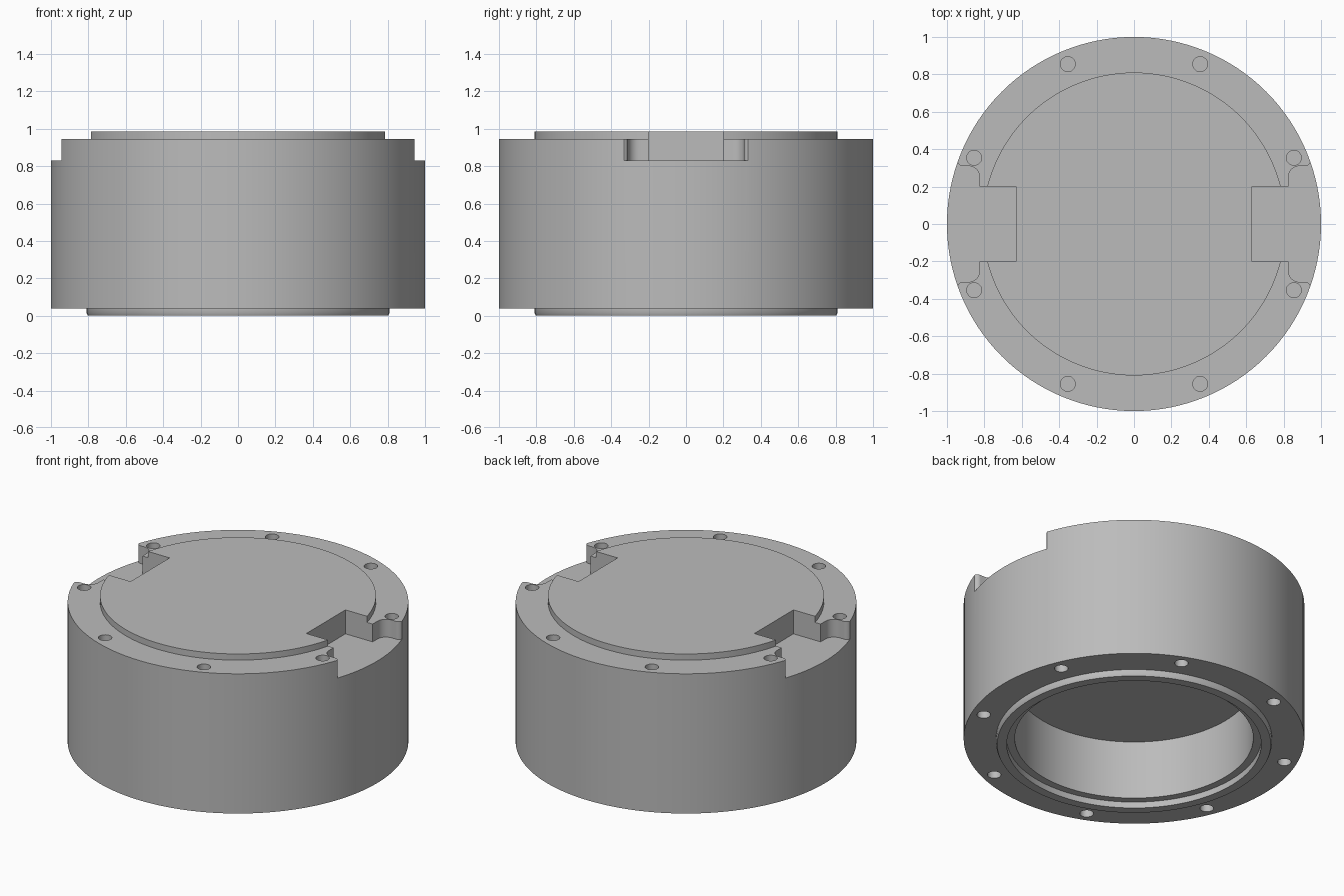
import bpy, bmesh, math

old = bpy.data.objects.get("Cube")
if old:
    bpy.data.objects.remove(old, do_unlink=True)

grey = bpy.data.materials.new("grey metal")
grey.use_nodes = True
colour = (0.5, 0.5, 0.5, 1)
grey.diffuse_color = colour
grey.node_tree.nodes["Principled BSDF"].inputs["Base Color"].default_value = colour


def new_object(name, bm):
    bmesh.ops.recalc_face_normals(bm, faces=bm.faces)
    mesh = bpy.data.meshes.new(name)
    bm.to_mesh(mesh)
    bm.free()
    mesh.materials.append(grey)
    obj = bpy.data.objects.new(name, mesh)
    bpy.context.scene.collection.objects.link(obj)
    return obj


def lathe(name, profile, steps=128):
    bm = bmesh.new()
    verts = [bm.verts.new((r, 0, z)) for r, z in profile]
    edges = [bm.edges.new(pair) for pair in zip(verts, verts[1:])]
    bmesh.ops.spin(bm, geom=verts + edges, cent=(0, 0, 0), axis=(0, 0, 1),
                   angle=math.tau, steps=steps, use_duplicate=False)
    bmesh.ops.remove_doubles(bm, verts=bm.verts, dist=0.0005)
    return new_object(name, bm)


def prism(bm, outline, low, high):
    face = bm.faces.new([bm.verts.new((x, y, low)) for x, y in outline])
    top = bmesh.ops.extrude_face_region(bm, geom=[face])
    moved = [g for g in top["geom"] if isinstance(g, bmesh.types.BMVert)]
    bmesh.ops.translate(bm, verts=moved, vec=(0, 0, high - low))


def arc(cx, cy, r, start, end, n=8):
    angles = [math.radians(start + (end - start) * i / n) for i in range(n + 1)]
    return [(cx + r * math.cos(a), cy + r * math.sin(a)) for a in angles]


def cut(target, cutter):
    mod = target.modifiers.new("cut", "BOOLEAN")
    mod.operation = "DIFFERENCE"
    mod.solver = "EXACT"
    mod.object = cutter
    bpy.context.view_layer.objects.active = target
    bpy.ops.object.modifier_apply(modifier=mod.name)
    bpy.data.objects.remove(cutter, do_unlink=True)


# Round housing with raised lids, open stepped cavity underneath
housing = lathe("housing", [
    (0, 0.985), (0.81, 0.985), (0.81, 0.945), (1, 0.945), (1, 0.04),
    (0.81, 0.04), (0.81, 0.015), (0.803, 0), (0.747, 0), (0.747, 0.04),
    (0.70, 0.04), (0.70, 0.42), (0, 0.42)])

# Side notches: narrow slot, rounded pocket and softened outer corner
half = [(0.63, 0.2), (0.825, 0.2)]
half += arc(0.885, 0.25, 0.06, 180, 90)
half += arc(0.915, 0.34, 0.03, -90, 0)
half += [(0.945, 0.345), (1.1, 0.345)]
outline = half + [(x, -y) for x, y in reversed(half)]
bm = bmesh.new()
for side in (1, -1):
    prism(bm, [(side * x, y) for x, y in outline], 0.83, 1.1)
cut(housing, new_object("notch_cutter", bm))

# Blind bolt holes in both rims
bm = bmesh.new()
for i in range(8):
    a = math.radians(22.5 + 45 * i)
    circle = arc(0.925 * math.cos(a), 0.925 * math.sin(a), 0.04, 0, 345, 23)
    prism(bm, circle, 0.79, 1.1)
    prism(bm, circle, -0.1, 0.2)
cut(housing, new_object("hole_cutter", bm))

# Smooth walls, crisp edges
bpy.ops.object.select_all(action="DESELECT")
housing.select_set(True)
bpy.context.view_layer.objects.active = housing
bpy.ops.object.shade_smooth_by_angle(angle=math.radians(30))
